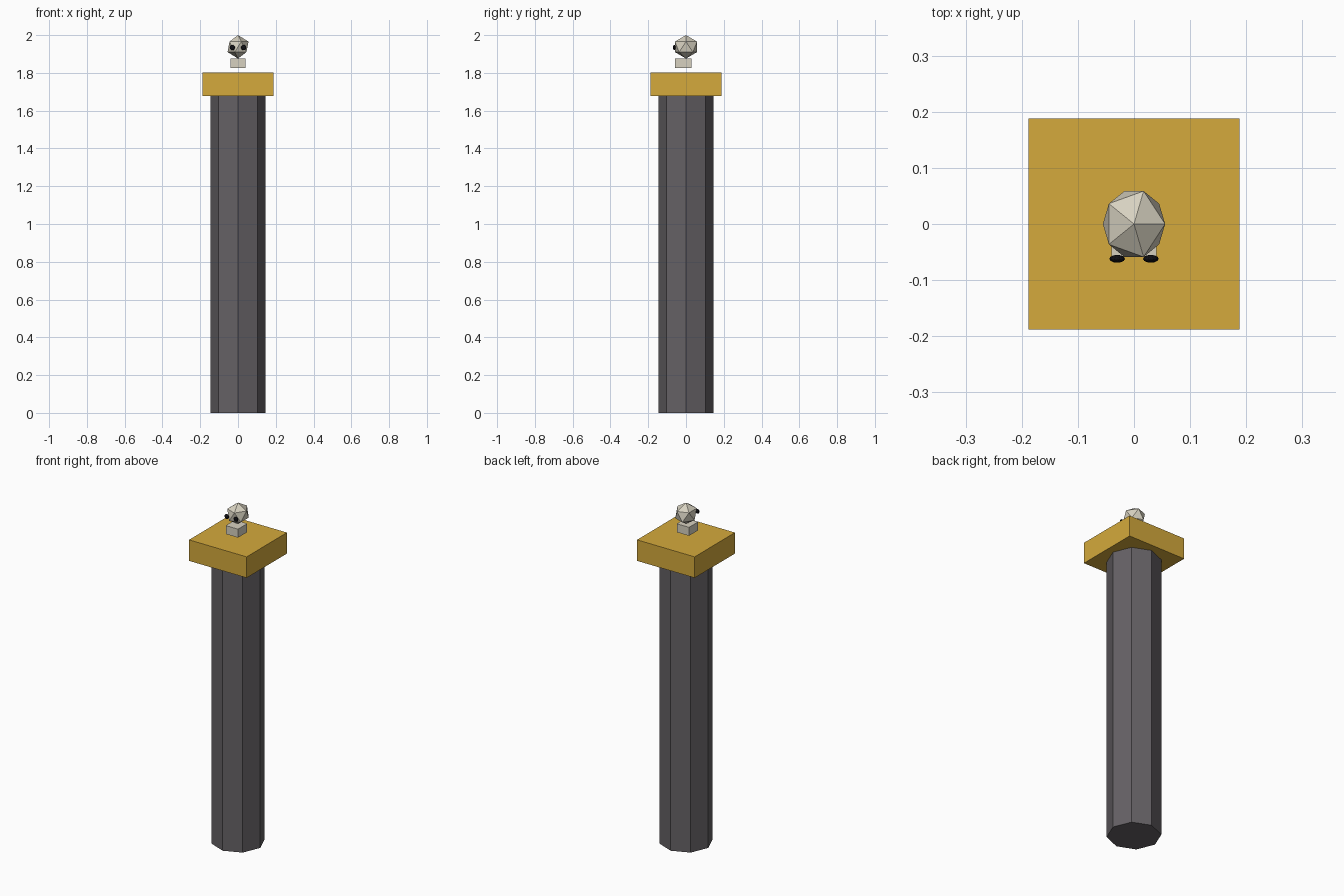
import bpy
from math import pi

if "Cube" in bpy.data.objects:
    bpy.data.objects.remove(bpy.data.objects["Cube"])


def material(name, rgb):
    m = bpy.data.materials.new(name)
    m.diffuse_color = (*rgb, 1)
    m.use_nodes = True
    m.node_tree.nodes["Principled BSDF"].inputs["Base Color"].default_value = m.diffuse_color
    return m


stone = material("dark_stone", (0.13, 0.12, 0.13))
gold = material("gold", (0.66, 0.40, 0.045))
bone = material("bone", (0.68, 0.64, 0.53))
black = material("black", (0.005, 0.005, 0.007))


def finish(name, mat, scale=(1, 1, 1)):
    ob = bpy.context.object
    ob.name = name
    ob.scale = scale
    ob.data.materials.append(mat)
    bpy.ops.object.transform_apply(location=False, rotation=True, scale=True)
    return ob


def box(name, mat, loc, size):
    bpy.ops.mesh.primitive_cube_add(size=1, location=loc)
    return finish(name, mat, size)


# Octagonal shaft, corners on the axes
bpy.ops.mesh.primitive_cylinder_add(vertices=8, radius=0.145, depth=1.68,
                                    location=(0, 0, 0.84))
finish("column_shaft", stone)

# Square gold capital
box("column_cap", gold, (0, 0, 1.74), (0.376, 0.376, 0.124))

# Floating jaw block and low-poly skull
box("jaw", bone, (0, -0.014, 1.851), (0.08, 0.086, 0.05))
bpy.ops.mesh.primitive_ico_sphere_add(subdivisions=1, radius=1,
                                      location=(0, 0, 1.938))
finish("skull", bone, (0.062, 0.069, 0.062))

# Flattened eye sockets
for side, x in (("left", -0.03), ("right", 0.03)):
    bpy.ops.mesh.primitive_uv_sphere_add(segments=12, ring_count=8, radius=1,
                                         location=(x, -0.062, 1.934))
    finish(side + "_eye", black, (0.014, 0.007, 0.014))
